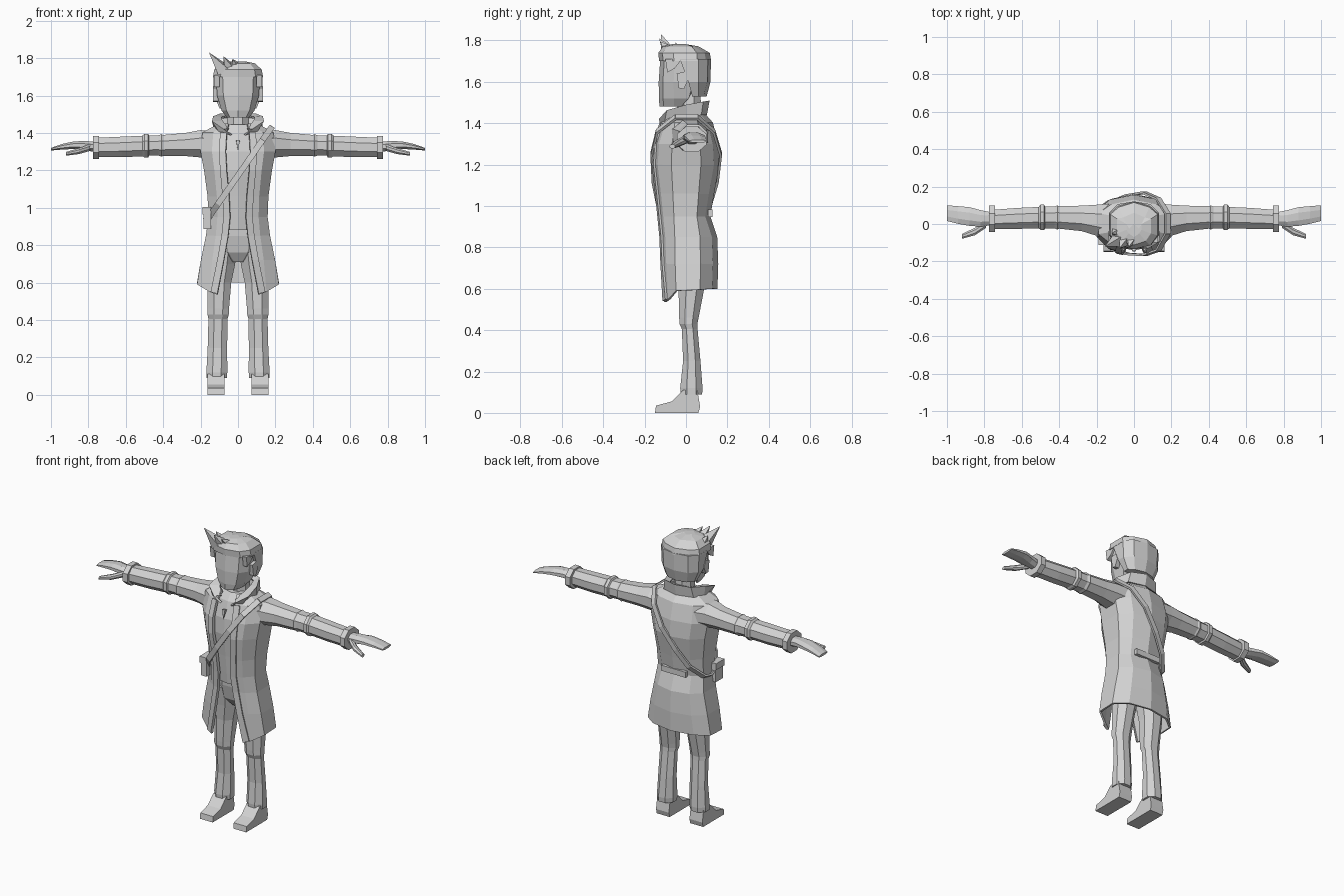
import bpy, math
from mathutils import Vector

mat = bpy.data.materials.new("light_grey")
mat.diffuse_color = (0.65, 0.65, 0.65, 1)


def add(name, verts, faces, mirror=False, thick=0):
    """Mesh object, optionally thickened and mirrored across x."""
    import bmesh
    bm = bmesh.new()
    vs = [bm.verts.new(v) for v in verts]
    for f in faces:
        bm.faces.new([vs[i] for i in f])
    bmesh.ops.recalc_face_normals(bm, faces=bm.faces)
    me = bpy.data.meshes.new(name)
    bm.to_mesh(me)
    bm.free()
    me.materials.append(mat)
    ob = bpy.data.objects.new(name, me)
    bpy.context.collection.objects.link(ob)
    if thick:
        m = ob.modifiers.new("thickness", 'SOLIDIFY')
        m.thickness, m.offset = thick, 0
    if mirror:
        ob.modifiers.new("mirror", 'MIRROR').use_clip = False
    return ob


def loft(name, rings, closed=True, **kw):
    """Skin a list of equal rings; closed rings also get end caps."""
    n = len(rings[0])
    verts = [p for r in rings for p in r]
    faces = []
    for i in range(len(rings) - 1):
        for j in range(n if closed else n - 1):
            k = (j + 1) % n
            faces.append((i * n + j, i * n + k, (i + 1) * n + k, (i + 1) * n + j))
    if closed:
        faces += [tuple(range(n)), tuple(range(len(verts) - n, len(verts)))]
    return add(name, verts, faces, **kw)


def octagon(a, b, ra, rb, n=8):
    s = 1 / math.cos(math.pi / n)
    return [(a + ra * s * math.cos((i + .5) * 2 * math.pi / n),
             b + rb * s * math.sin((i + .5) * 2 * math.pi / n)) for i in range(n)]


def tube_x(name, rows, **kw):   # rows: x, z, y, half depth, half height
    loft(name, [[(x, a, b) for a, b in octagon(y, z, ry, rz)] for x, z, y, ry, rz in rows], **kw)


def tube_z(name, rows, **kw):   # rows: z, x, y, half width, half depth
    loft(name, [[(a, b, z) for a, b in octagon(x, y, rx, ry)] for z, x, y, rx, ry in rows], **kw)


def both(half):
    """Complete a half outline that runs from front to the back centre."""
    return half + [(-x, y, z) for x, y, z in half[-2::-1]]


def section(z, xo, rx, yf, yb, dz=(0,) * 6):
    pts = [(xo, yf), (.7 * rx, yf + .02), (rx, yf * .45), (rx, yb * .45), (.65 * rx, yb - .025), (0, yb)]
    return both([(x, y, z + d) for (x, y), d in zip(pts, dz)])


def closed_section(z, rx, yf, yb):
    return section(z, 0, rx, yf, yb)[:-1]


def box(name, c, s, **kw):
    v = [(c[0] + i * s[0] / 2, c[1] + j * s[1] / 2, c[2] + k * s[2] / 2)
         for i in (-1, 1) for j in (-1, 1) for k in (-1, 1)]
    add(name, v, [(0, 1, 3, 2), (4, 5, 7, 6), (0, 1, 5, 4), (2, 3, 7, 6), (0, 2, 6, 4), (1, 3, 7, 5)], **kw)


def spike(name, base, tip, r):
    b, t = Vector(base), Vector(tip)
    d = (t - b).normalized()
    u = d.orthogonal().normalized()
    w = d.cross(u)
    add(name, [b + u * r, b + w * r, b - u * r, b - w * r, t],
        [(0, 1, 4), (1, 2, 4), (2, 3, 4), (3, 0, 4), (0, 1, 2, 3)])


# Coat: z, opening half width, half width, front y, back y
coat = [(1.445, .05, .10, -.085, .085), (1.40, .06, .185, -.115, .125), (1.30, .065, .195, -.145, .15),
        (1.20, .06, .176, -.152, .155), (1.06, .047, .157, -.136, .13), (.95, .042, .153, -.125, .112),
        (.85, .052, .166, -.115, .145), (.72, .075, .193, -.11, .15)]
hem = (.58, .11, .214, -.10, .146)
loft("coat", [section(*r) for r in coat] + [section(*hem, dz=(-.045, -.03, .01, .015, .02, .02))],
     closed=False, thick=.012)
loft("coat_front_edge", [[(xo, yf - .009, z), (xo + .035, yf - .001, z)] for z, xo, rx, yf, yb in coat[1:]]
     + [[(.11, -.109, .54), (.145, -.095, .55)]], closed=False, thick=.01, mirror=True)
loft("shirt", [closed_section(z, rx - .015, yf + .012, yb - .015) for z, xo, rx, yf, yb in coat[:6]]
     + [closed_section(.88, .142, -.105, .10)])
spike("pendant", (0, -.135, 1.36), (0, -.148, 1.30), .014)
box("half_belt", (0, .117, .965), (.17, .02, .035))

# Collar
low = [(.035, -.12, 1.39), (.10, -.10, 1.41), (.125, 0, 1.43), (.10, .07, 1.44), (0, .095, 1.44)]
top = [(.075, -.125, 1.42), (.135, -.09, 1.46), (.128, 0, 1.485), (.09, .08, 1.50), (0, .11, 1.505)]
inner = [(.05, -.095, 1.42), (.085, -.06, 1.46), (.09, 0, 1.48), (.07, .06, 1.485), (0, .08, 1.49)]
loft("collar", [both(low), both(top), both(inner)], closed=False, thick=.012)

# Trousers and shoes
tube_z("trouser_seat", [(.95, 0, 0, .12, .085), (.85, 0, .02, .135, .10), (.76, 0, .025, .125, .085),
                        (.71, 0, .025, .05, .05)])
tube_z("trouser_leg", [(.82, .075, .025, .07, .09), (.70, .09, .028, .075, .075), (.60, .10, .026, .064, .062),
                       (.46, .105, .014, .057, .047), (.43, .106, .012, .057, .043), (.405, .107, .018, .051, .038),
                       (.25, .11, .028, .052, .042), (.12, .113, .026, .056, .054), (.09, .114, .026, .054, .052)],
       mirror=True)
shoe = [(-.15, 0), (.06, 0), (.068, .03), (.055, .11), (-.015, .11), (-.07, .055), (-.145, .035)]
loft("shoe", [[(x, y, z) for y, z in shoe] for x in (.072, .162)], mirror=True)

# Arms, cuffs and hands
tube_x("sleeve", [(.11, 1.335, .01, .10, .072), (.20, 1.342, .02, .083, .073), (.28, 1.338, .03, .068, .062),
                  (.40, 1.333, .035, .060, .056), (.41, 1.333, .035, .065, .060), (.425, 1.333, .035, .058, .054),
                  (.475, 1.332, .035, .058, .054), (.48, 1.332, .036, .067, .063), (.50, 1.332, .036, .067, .063),
                  (.51, 1.33, .034, .057, .055), (.62, 1.325, .03, .056, .055), (.75, 1.322, .024, .052, .052)],
       mirror=True)
tube_x("cuff", [(.743, 1.322, .028, .071, .062), (.776, 1.322, .028, .071, .062)], mirror=True)
tube_x("hand", [(.76, 1.325, .028, .034, .028), (.82, 1.332, .03, .044, .025), (.88, 1.334, .04, .05, .02),
                (.94, 1.326, .048, .047, .015), (1.0, 1.313, .058, .042, .007)], mirror=True)
tube_x("thumb", [(.79, 1.322, .0, .02, .018), (.85, 1.303, -.04, .02, .016), (.92, 1.288, -.066, .013, .01)],
       mirror=True)

# Neck, face and ears
tube_z("neck", [(1.38, 0, .015, .06, .06), (1.56, 0, .015, .056, .055)])
loft("face", [closed_section(*r) for r in [
    (1.482, .06, -.128, -.05), (1.52, .088, -.131, .03), (1.60, .112, -.132, .08),
    (1.70, .117, -.125, .09), (1.75, .10, -.11, .07)]])
loft("ear", [[(x, -.045, 1.64), (x, -.005, 1.65), (x, .01, 1.61), (x, -.01, 1.565), (x, -.035, 1.57)]
             for x in (.105, .133)], mirror=True)

# Hair: back shell, sideburns, crown and swept spikes
rows = [(1.53, .098, .03, .10), (1.60, .128, .012, .118), (1.71, .133, -.03, .121)]
loft("hair_back", [both([(rx, yf, z), (rx, .06, z), (.66 * rx, yb - .015, z), (0, yb, z)])
                   for z, rx, yf, yb in rows])
loft("sideburn", [[(x, -.10, 1.71), (x, -.02, 1.71), (x, -.055, 1.665), (x, -.09, 1.645)]
                  for x in (.10, .128)], mirror=True)
loft("hair_crown", [closed_section(*r) for r in [
    (1.70, .134, -.130, .122), (1.74, .126, -.134, .115), (1.772, .09, -.112, .06), (1.782, .04, -.07, .0)]])
for i, (b, t, r) in enumerate([((-.08, -.085, 1.735), (-.155, -.12, 1.83), .045),
                               ((-.05, -.09, 1.75), (-.078, -.13, 1.81), .035),
                               ((-.01, -.08, 1.75), (-.03, -.125, 1.795), .035),
                               ((-.09, -.04, 1.74), (-.12, -.05, 1.79), .035)]):
    spike("hair_spike_%d" % i, b, t, r)

# Shoulder strap and side pouch
path = [(.18, -.05, 1.43), (.13, -.14, 1.36), (.054, -.166, 1.25), (-.037, -.16, 1.12), (-.107, -.14, 1.02),
        (-.156, -.075, .95), (-.17, 0, .94), (-.166, .055, .95), (-.107, .122, 1.02), (-.037, .152, 1.12),
        (.054, .168, 1.25), (.13, .135, 1.36), (.18, .055, 1.43)]
w = Vector((.82, 0, -.57)) * .016
loft("strap", [[Vector(p) - w, Vector(p) + w] for p in path + path[:1]], closed=False, thick=.012)
box("pouch", (-.165, -.07, .945), (.04, .075, .12))
box("pouch_flap", (-.169, -.07, .985), (.044, .083, .04))
